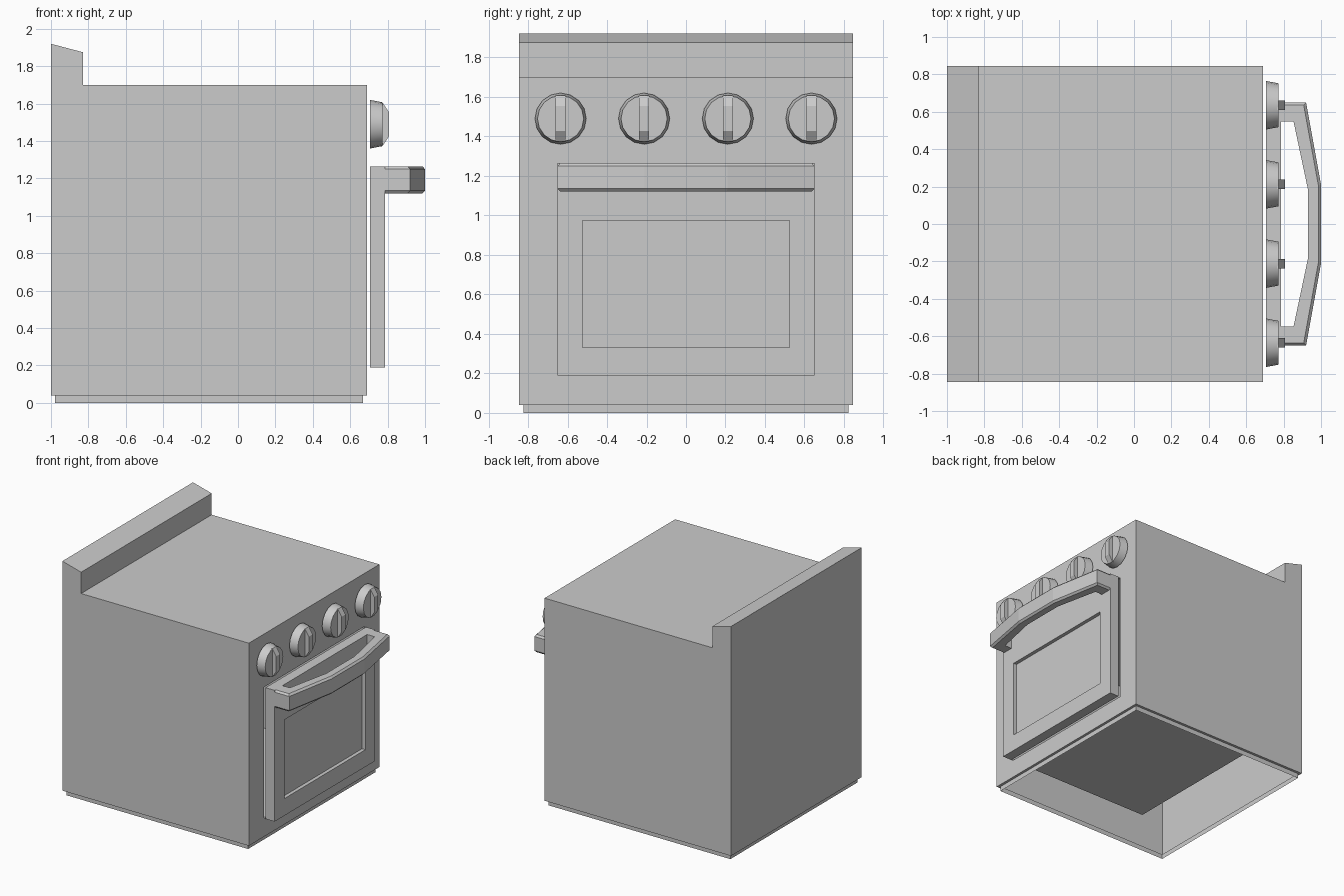
import bpy, bmesh, math
from mathutils import Vector

if "Cube" in bpy.data.objects:
    bpy.data.objects.remove(bpy.data.objects["Cube"])


def finish(name, bm, fix_normals=True):
    if fix_normals:
        bmesh.ops.recalc_face_normals(bm, faces=bm.faces)
    me = bpy.data.meshes.new(name)
    bm.to_mesh(me)
    bm.free()
    ob = bpy.data.objects.new(name, me)
    bpy.context.collection.objects.link(ob)
    return ob


def prism(profile, y0, y1):
    """Extrude an x/z profile along y."""
    bm = bmesh.new()
    f = bm.faces.new([bm.verts.new((x, y0, z)) for x, z in profile])
    ext = bmesh.ops.extrude_face_region(bm, geom=[f])["geom"]
    bmesh.ops.translate(bm, vec=(0, y1 - y0, 0),
                        verts=[v for v in ext if isinstance(v, bmesh.types.BMVert)])
    bmesh.ops.recalc_face_normals(bm, faces=bm.faces)
    return bm


def face_towards(bm, d):
    """Outermost face pointing in direction d."""
    d = Vector(d)
    bm.normal_update()
    return max((f for f in bm.faces if f.normal.dot(d) > 0.99),
               key=lambda f: f.calc_center_median().dot(d))


def recess(bm, ymax, z0, z1, depth):
    """Cut a rectangular pocket into the +x face."""
    f = face_towards(bm, (1, 0, 0))
    bmesh.ops.inset_region(bm, faces=[f], thickness=0.02)
    zc = f.calc_center_median().z
    for v in f.verts:
        v.co.y = math.copysign(ymax, v.co.y)
        v.co.z = z1 if v.co.z > zc else z0
    new = bmesh.ops.extrude_discrete_faces(bm, faces=[f])["faces"][0]
    bmesh.ops.translate(bm, vec=(-depth, 0, 0), verts=list(new.verts))


# Body shell with splashback, oven cavity and open plinth
bm = prism([(-1, .04), (-1, 1.92), (-.83, 1.875), (-.83, 1.70), (.69, 1.70), (.69, .04)],
           -.845, .845)
recess(bm, .65, .19, 1.265, 1.32)
base = face_towards(bm, (0, 0, -1))
bmesh.ops.inset_region(bm, faces=[base], thickness=.03)
plinth = bmesh.ops.extrude_discrete_faces(bm, faces=[base])["faces"][0]
bmesh.ops.translate(bm, vec=(0, 0, -.04), verts=list(plinth.verts))
bmesh.ops.delete(bm, geom=[plinth], context='FACES_ONLY')
finish("stove_body", bm, False)

# Oven door with recessed window
bm = prism([(.705, .19), (.705, 1.265), (.787, 1.265), (.787, .19)], -.65, .65)
recess(bm, .525, .33, .975, .03)
finish("oven_door", bm)

# Bowed handle: outer and inner plan outlines, with chamfered outer edges
outer = [(.787, -.65), (.92, -.65), (1.0, -.21), (1.0, .21), (.92, .65), (.787, .65)]
outer_in = [(.787, -.637), (.907, -.637), (.986, -.205), (.986, .205), (.907, .637), (.787, .637)]
inner = [(.787, -.548), (.853, -.548), (.93, -.185), (.93, .185), (.853, .548), (.787, .548)]
bm = bmesh.new()
loops = [[bm.verts.new((x, y, z)) for x, y in pts] for pts, z in
         ((outer_in, 1.12), (outer, 1.135), (outer, 1.25), (outer_in, 1.265),
          (inner, 1.265), (inner, 1.12))]
for a, b in zip(loops, loops[1:] + loops[:1]):
    for i in range(len(outer) - 1):
        bm.faces.new((a[i], a[i + 1], b[i + 1], b[i]))
for i in (0, -1):
    bm.faces.new([lp[i] for lp in loops])
finish("door_handle", bm)

# Four control knobs, each a tapered dial with a raised grip
for n, y in enumerate((-.635, -.212, .212, .635), 1):
    bpy.ops.mesh.primitive_cone_add(vertices=16, radius1=.13, radius2=.117, depth=.068,
                                    location=(.739, y, 1.49), rotation=(0, math.pi / 2, 0))
    dial = bpy.context.object
    dial.name = f"knob_dial_{n}"
    bpy.ops.object.shade_smooth_by_angle(angle=math.radians(35))
    finish(f"knob_grip_{n}",
           prism([(.765, 1.374), (.765, 1.606), (.773, 1.606), (.808, 1.553),
                  (.808, 1.427), (.773, 1.374)], y - .025, y + .025))
